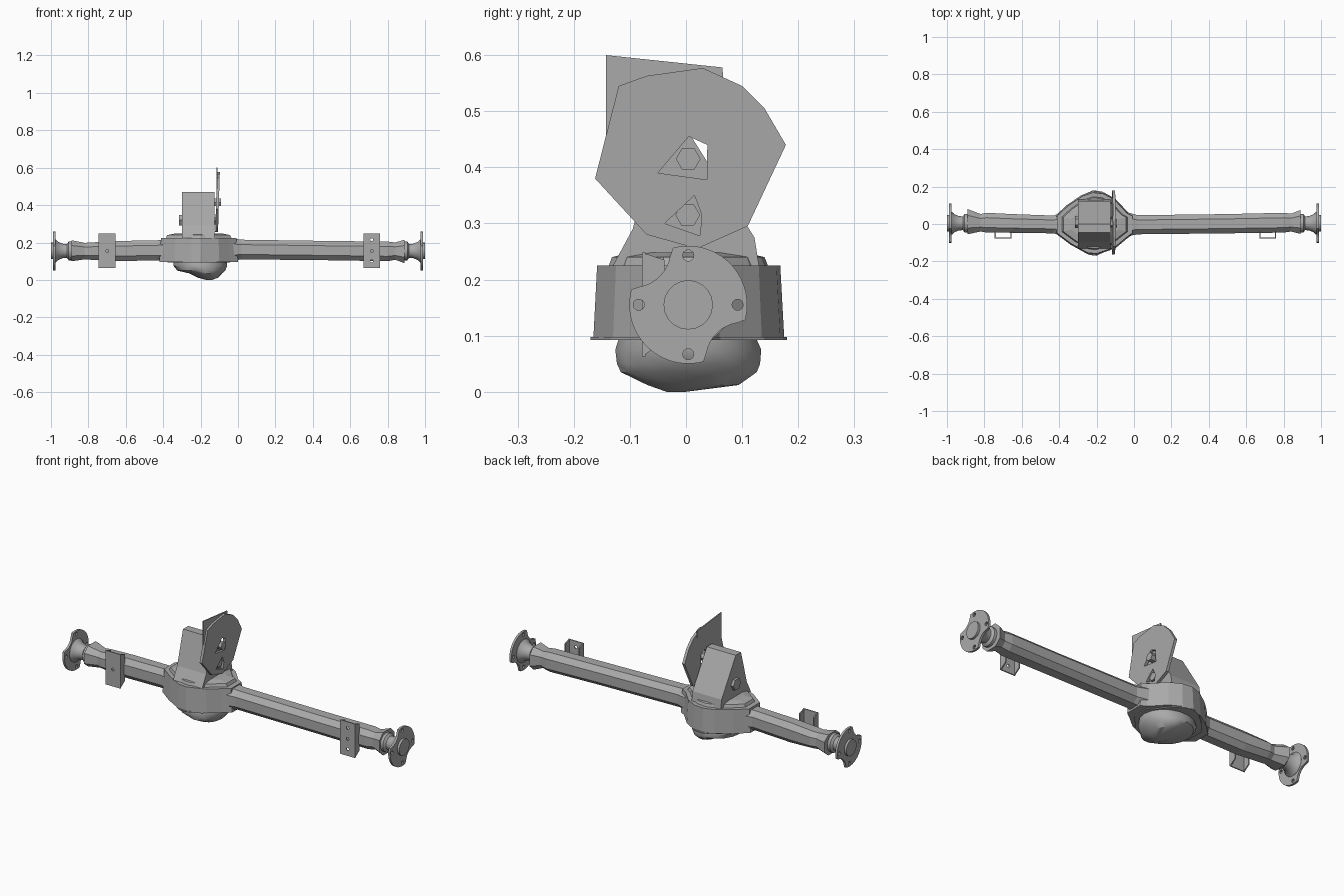
import bpy, bmesh, math
from mathutils import Vector

old = bpy.data.objects.get("Cube")
if old:
    bpy.data.objects.remove(old)

steel = bpy.data.materials.new("grey_steel")
steel.use_nodes = True
GREY = (0.4, 0.4, 0.4, 1)
steel.diffuse_color = GREY
steel.node_tree.nodes["Principled BSDF"].inputs["Base Color"].default_value = GREY
AXLE_Z = 0.155


def finish(name, bm):
    bmesh.ops.recalc_face_normals(bm, faces=bm.faces)
    mesh = bpy.data.meshes.new(name)
    bm.to_mesh(mesh)
    bm.free()
    mesh.materials.append(steel)
    obj = bpy.data.objects.new(name, mesh)
    bpy.context.collection.objects.link(obj)
    return obj


def circle(u, v, r, n=10):
    return [(u + r * math.cos(math.tau * i / n), v + r * math.sin(math.tau * i / n)) for i in range(n)]


def loft(name, rings):
    """Skin a list of equal-length point rings and cap both ends."""
    bm = bmesh.new()
    loops = [[bm.verts.new(p) for p in ring] for ring in rings]
    n = len(loops[0])
    for a, b in zip(loops, loops[1:]):
        for i in range(n):
            j = (i + 1) % n
            bm.faces.new((a[i], a[j], b[j], b[i]))
    bm.faces.new(loops[0])
    bm.faces.new(loops[-1])
    return finish(name, bm)


def plate(name, outline, holes, place, thickness):
    """Fill an outline with holes, then extrude it along the thickness vector."""
    bm = bmesh.new()
    for loop in [outline] + holes:
        verts = [bm.verts.new(place(u, v)) for u, v in loop]
        for i, v in enumerate(verts):
            bm.edges.new((v, verts[i - 1]))
    bmesh.ops.triangle_fill(bm, edges=bm.edges, use_beauty=True)
    out = bmesh.ops.extrude_face_region(bm, geom=bm.faces[:], use_keep_orig=True)
    moved = [g for g in out["geom"] if isinstance(g, bmesh.types.BMVert)]
    bmesh.ops.translate(bm, verts=moved, vec=Vector(thickness))
    return finish(name, bm)


def tube_ring(x, y0, y1, z0, z1):
    """Chamfered rectangular section across the axle."""
    cy, cz, hy, hz = (y0 + y1) / 2, (z0 + z1) / 2, (y1 - y0) / 2, (z1 - z0) / 2
    k = 0.5
    corners = [(1, k), (k, 1), (-k, 1), (-1, k), (-1, -k), (-k, -1), (k, -1), (1, -k)]
    return [(x, cy + a * hy, cz + b * hz) for a, b in corners]


# Axle tubes with flared outer ends
loft("left_axle_tube", [tube_ring(*s) for s in (
    (-0.06, -0.07, 0.07, 0.1, 0.225), (0.02, -0.055, 0.047, 0.11, 0.215),
    (0.5, -0.05, 0.053, 0.105, 0.208), (0.8, -0.046, 0.06, 0.1, 0.205),
    (0.84, -0.04, 0.055, 0.108, 0.2), (0.89, -0.053, 0.075, 0.09, 0.215))])
loft("right_axle_tube", [tube_ring(*s) for s in (
    (-0.34, -0.08, 0.08, 0.1, 0.22), (-0.43, -0.05, 0.045, 0.105, 0.212),
    (-0.65, -0.047, 0.053, 0.1, 0.208), (-0.79, -0.045, 0.06, 0.108, 0.2),
    (-0.82, -0.04, 0.053, 0.11, 0.198), (-0.89, -0.055, 0.08, 0.1, 0.212))])


# Wheel flanges: round plates with two scooped notches and four bolt holes
def flange_outline(n=72, radius=0.105, away=0.14, scoop=0.068):
    points = []
    for i in range(n):
        t = math.tau * i / n
        r = radius
        for notch in (0.75 * math.pi, 1.75 * math.pi):
            c, s = away * math.cos(t - notch), away * math.sin(t - notch)
            if c > 0 and abs(s) < scoop:
                r = min(r, c - math.sqrt(scoop ** 2 - s ** 2))
        points.append((r * math.cos(t), r * math.sin(t)))
    return points


for side, word in ((1, "left"), (-1, "right")):
    def on_end(u, v, x=0.976):
        return (side * x, u + 0.004, v + AXLE_Z)

    bolts = [circle(0.088 * math.cos(a), 0.088 * math.sin(a), 0.01)
             for a in (0, math.pi / 2, math.pi, 1.5 * math.pi)]
    plate(word + "_wheel_flange", flange_outline(), bolts, on_end, (side * 0.012, 0, 0))
    # Hub neck, trumpet shaped, ending in a round boss
    hub = loft(word + "_hub", [[on_end(u, v, x) for u, v in circle(0, 0, r, 20)] for x, r in (
        (0.87, 0.05), (0.905, 0.05), (0.915, 0.037), (0.935, 0.038),
        (0.96, 0.048), (0.975, 0.062), (0.988, 0.062), (0.988, 0.044), (1.0, 0.044))])

    # Spring bracket: drilled front plate and two tapered cheeks
    mid = 0.715 if side > 0 else -0.7
    half = 0.045
    face = [(mid - half, 0.063), (mid + half, 0.063), (mid + half, 0.248), (mid - half, 0.248)]
    drilled = [circle(mid, z, 0.008) for z in (0.1, 0.155, 0.215)]
    plate(word + "_bracket_face", face, drilled if side > 0 else drilled[1:2],
          lambda u, v: (u, -0.078, v), (0, 0.006, 0))
    cheek = [(-0.078, 0.063), (-0.038, 0.09), (-0.038, 0.235), (-0.078, 0.248)]
    for edge, tag in ((mid - half, "inner"), (mid + half - 0.006, "outer")):
        plate(word + "_bracket_cheek_" + tag, cheek, [], lambda u, v: (edge, u, v), (0.006, 0, 0))

# Differential housing: faceted drum, wider at the bottom
drum = [(-0.42, 0.045), (-0.36, 0.1), (-0.28, 0.155), (-0.22, 0.175), (-0.16, 0.168), (-0.1, 0.135),
        (-0.03, 0.06), (0.0, 0.045), (0.0, -0.05), (-0.04, -0.08), (-0.1, -0.13), (-0.2, -0.165),
        (-0.25, -0.16), (-0.34, -0.11), (-0.42, -0.05)]


def drum_ring(z, k):
    return [(-0.21 + (x + 0.21) * k, y * k, z) for x, y in drum]


loft("differential_housing", [drum_ring(0.097, 1.0), drum_ring(0.225, 0.96)])
loft("housing_top_rim", [drum_ring(0.222, 0.84), drum_ring(0.24, 0.8), drum_ring(0.248, 0.6)])
plate("housing_bottom_rim", [(-0.21 + (x + 0.21) * 0.8, y * 1.03) for x, y in drum], [],
      lambda u, v: (u, v, 0.092), (0, 0, 0.006))

# Rounded cover bowl underneath
bowl = loft("differential_cover", [
    [((x0 + x1) / 2 + u * (x1 - x0) / 2, (y0 + y1) / 2 + v * (y1 - y0) / 2, z) for u, v in circle(0, 0, 1, 18)]
    for z, x0, x1, y0, y1 in (
        (0.1, -0.345, -0.06, -0.12, 0.125), (0.075, -0.345, -0.058, -0.128, 0.136),
        (0.05, -0.325, -0.068, -0.125, 0.134), (0.035, -0.26, -0.085, -0.118, 0.128),
        (0.012, -0.215, -0.105, -0.07, 0.095), (0.0, -0.17, -0.14, -0.035, 0.0))])

# Wedge shaped pinion carrier on top
wedge = [(-0.13, 0.225), (-0.095, 0.29), (-0.045, 0.47), (0.0, 0.47), (0.1, 0.31), (0.122, 0.275), (0.13, 0.225)]
plate("pinion_carrier", wedge, [], lambda u, v: (-0.3, u, v), (0.175, 0, 0))

# Upright mounting plate with two odd openings and a taller back sheet
shield = [(0.03, 0.577), (0.1, 0.545), (0.14, 0.505), (0.178, 0.44), (0.11, 0.295), (0.02, 0.255),
          (-0.07, 0.28), (-0.162, 0.38), (-0.12, 0.545), (-0.07, 0.563)]
openings = [[(-0.05, 0.39), (0.037, 0.378), (0.038, 0.44), (0.005, 0.455)],
            [(-0.038, 0.3), (0.025, 0.278), (0.028, 0.315), (0.015, 0.35)]]
plate("mounting_plate", shield, openings,
      lambda u, v: (-0.122 + (v - 0.25) * 0.03, u, v), (0.015, 0, 0))
sheet = [(-0.143, 0.6), (0.065, 0.578), (0.07, 0.5), (-0.143, 0.45)]
plate("back_sheet", sheet, [], lambda u, v: (-0.115, u, v), (0.006, 0, 0))

# Pinion ends poking out of the carrier
for name, x0, x1, y, z, r in (("pinion_nose", -0.13, -0.09, 0.004, 0.415, 0.022),
                              ("lower_pinion_nose", -0.13, -0.112, 0.003, 0.315, 0.022),
                              ("pinion_yoke", -0.315, -0.29, 0.01, 0.32, 0.032)):
    plate(name, circle(y, z, r, 6), [], lambda u, v: (x0, u, v), (x1 - x0, 0, 0))

# Soften only the round parts
for obj in bpy.context.selected_objects:
    obj.select_set(False)
for obj in [bowl] + [o for o in bpy.data.objects if o.name.endswith("_hub")]:
    obj.select_set(True)
    bpy.context.view_layer.objects.active = obj
bpy.ops.object.shade_smooth_by_angle(angle=math.radians(35))
